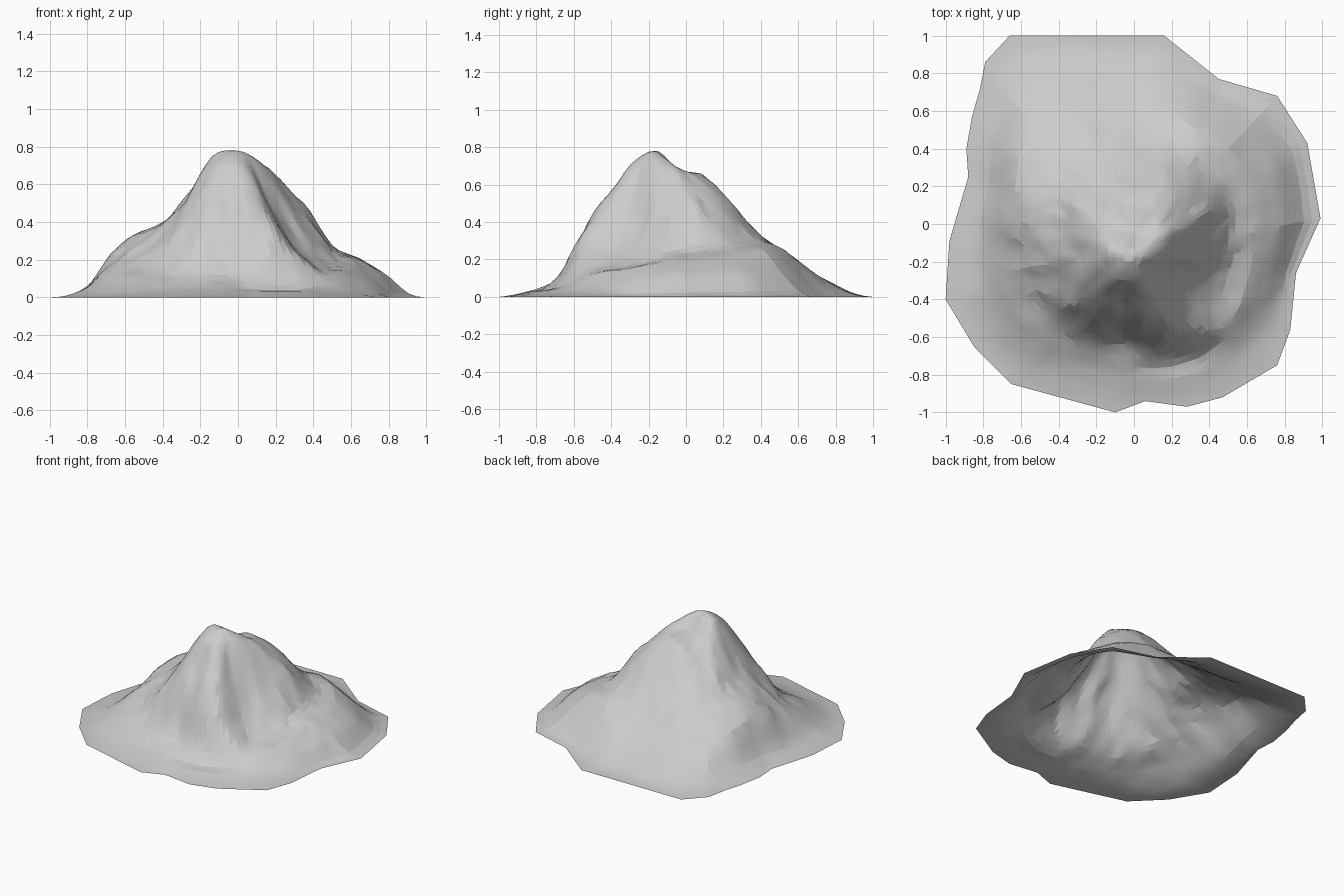
import bpy
import bmesh
import math
from mathutils import Vector, noise

old_cube = bpy.data.objects.get("Cube")
if old_cube:
    bpy.data.objects.remove(old_cube, do_unlink=True)

# Ground outline of the hill, counter-clockwise
OUTLINE = [(.99, .03), (.92, .43), (.76, .68), (.45, .77), (.16, 1), (-.66, 1),
           (-.79, .86), (-.82, .71), (-.86, .57), (-.89, .4), (-.88, .25),
           (-.98, -.09), (-1, -.4), (-.85, -.65), (-.65, -.85), (-.1, -1),
           (.06, -.94), (.28, -.97), (.47, -.92), (.76, -.75), (.83, -.56),
           (.86, -.26)]
PEAK = Vector((-.03, -.17))
SUMMIT = .78

# Slope profiles in hundredths, one per compass direction from +x round to +y
STATIONS = [0, .12, .25, .4, .55, .7, .82, .92, 1]
SLOPES = [
    [74, 57, 37, 21, 17, 11, 2],   # left side
    [73, 64, 48, 28, 21, 13, 3],
    [68, 65, 52, 33, 26, 13, 3],   # rear shoulder
    [67, 62, 42, 26, 14, 6, 1],    # back
    [68, 54, 40, 28, 17, 8, 2],
    [74, 56, 41, 35, 26, 8, 2],    # right shoulder
    [74, 53, 37, 27, 16, 5, 1],
    [73, 55, 34, 18, 11, 5, 1],
    [73, 58, 39, 17, 7, 3, 1],     # front buttress
    [73, 58, 39, 15, 6, 3, 1],
    [73, 60, 45, 27, 6, 3, 1],
    [72, 48, 27, 17, 12, 4, 1],    # gully
]
PROFILES = [[SUMMIT] + [h / 100 for h in row] + [0] for row in SLOPES]
RINGS = 26
EDGE_STEP = .065
AVERAGE_SPAN = 6


def smooth_curve(a, b, c, d, f):
    """Catmull-Rom blend from b to c."""
    return b + .5 * f * (c - a + f * (2 * a - 5 * b + 4 * c - d
                                      + f * (3 * (b - c) + d - a)))


def profile_height(profile, t):
    """Height along one slope at a fraction t of the way to the rim."""
    last = len(STATIONS) - 1
    i = max(k for k in range(last) if STATIONS[k] <= t)
    f = (t - STATIONS[i]) / (STATIONS[i + 1] - STATIONS[i])
    before = profile[i - 1] if i else profile[1]
    after = profile[min(i + 2, last)]
    z = smooth_curve(before, profile[i], profile[i + 1], after, f)
    # Keep every slope running downhill
    return min(profile[i], max(profile[i + 1], z))


def hill_height(angle, t):
    """Blend the four neighbouring slopes round the compass."""
    count = len(PROFILES)
    turn = (angle / math.tau) % 1 * count
    i = int(turn)
    near = [profile_height(PROFILES[(i + k) % count], t) for k in (-1, 0, 1, 2)]
    return max(0, smooth_curve(*near, turn - i))


def rim_rays():
    """Rays from the peak to evenly spaced points on the outline."""
    rays = []
    for i, start in enumerate(OUTLINE):
        a, b = Vector(start), Vector(OUTLINE[(i + 1) % len(OUTLINE)])
        pieces = max(1, round((b - a).length / EDGE_STEP))
        rays += [a.lerp(b, k / pieces) - PEAK for k in range(pieces)]
    return rays


def softened_length(rays, j):
    """Mean length of nearby rays, so outline corners do not crease the slope."""
    span = range(j - AVERAGE_SPAN, j + AVERAGE_SPAN + 1)
    return sum(rays[k % len(rays)].length for k in span) / len(span)


def hill_point(ray, soft, t):
    """Point on the hillside, with rocky bumps that fade out at rim and top."""
    blend = t ** 5
    radius = t * (soft * (1 - blend) + ray.length * blend)
    flat = PEAK + ray.normalized() * radius
    sample = Vector((flat.x, flat.y, 0))
    fade = math.sin(math.pi * t)
    # The front is craggier than the back
    crag = .6 if flat.y > .1 else 1
    shift = noise.noise_vector(sample * 9) * .02 * fade * crag
    bump = noise.noise(sample * 6) * .015 + noise.noise(sample * 15) * .012
    z = hill_height(math.atan2(ray.y, ray.x), t)
    z += bump * fade * crag * min(1, z * 4)
    return (flat.x + shift.x, flat.y + shift.y, max(0, z))


# Open shell of rings running from the summit to the rim
bm = bmesh.new()
top = bm.verts.new((PEAK.x, PEAK.y, SUMMIT))
rays = rim_rays()
lengths = [softened_length(rays, j) for j in range(len(rays))]
rings = [[bm.verts.new(hill_point(ray, soft, k / RINGS))
          for ray, soft in zip(rays, lengths)] for k in range(1, RINGS + 1)]
for j in range(len(rays)):
    n = (j + 1) % len(rays)
    bm.faces.new((top, rings[0][j], rings[0][n]))
    for inner, outer in zip(rings, rings[1:]):
        bm.faces.new((inner[j], outer[j], outer[n], inner[n]))
bmesh.ops.triangulate(bm, faces=bm.faces[:], quad_method='SHORT_EDGE')
mesh = bpy.data.meshes.new("hill")
bm.to_mesh(mesh)
bm.free()

hill = bpy.data.objects.new("hill", mesh)
bpy.context.collection.objects.link(hill)

# Plain grey rock
rock = bpy.data.materials.new("grey rock")
rock.use_nodes = True
GREY = (.6, .6, .6, 1)
rock.diffuse_color = GREY
rock.node_tree.nodes["Principled BSDF"].inputs["Base Color"].default_value = GREY
mesh.materials.append(rock)

bpy.context.view_layer.objects.active = hill
hill.select_set(True)
bpy.ops.object.shade_smooth_by_angle(angle=math.radians(12))
